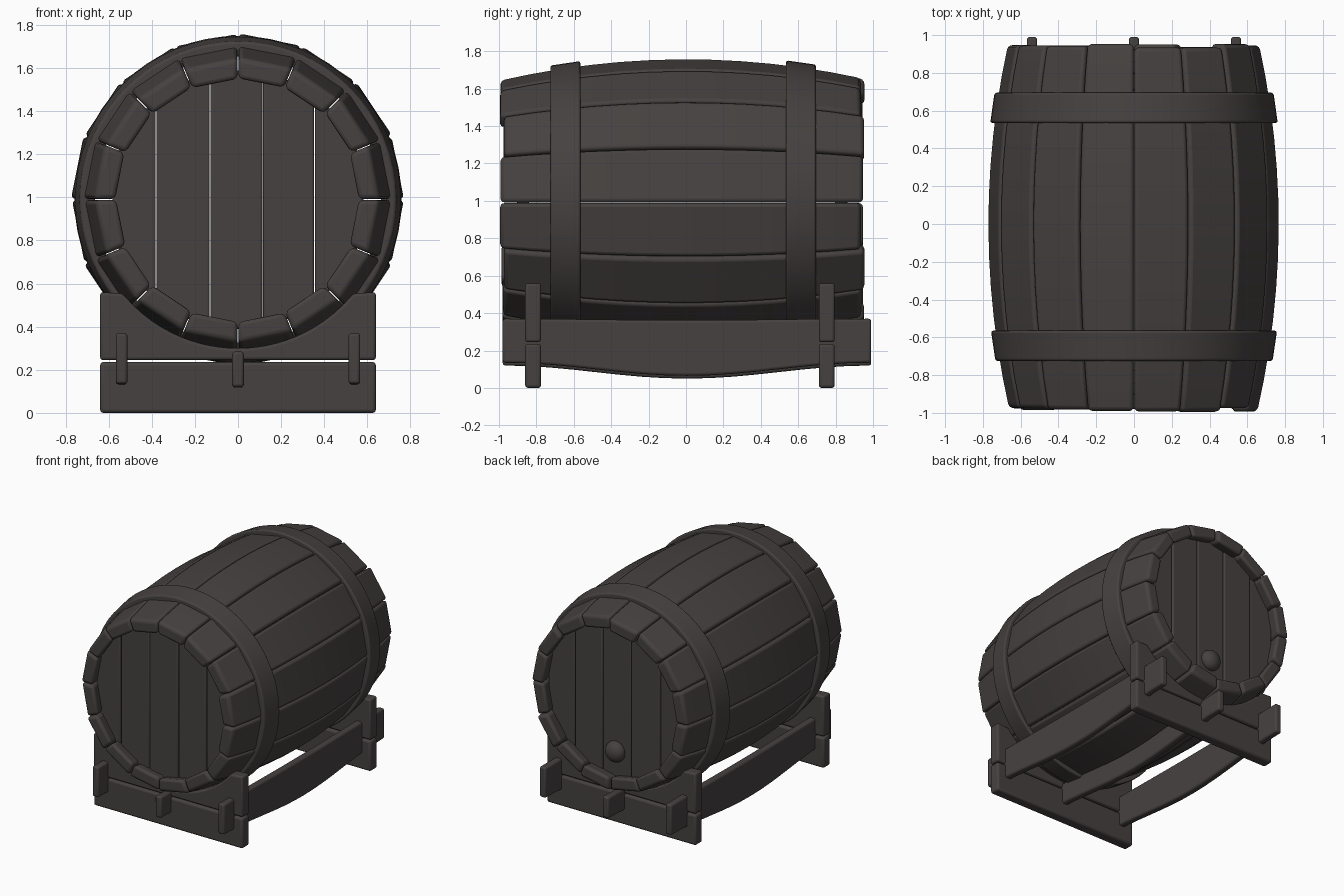
import bpy, bmesh, math, random
from mathutils import Vector

if "Cube" in bpy.data.objects:
    bpy.data.objects.remove(bpy.data.objects["Cube"])

random.seed(4)
CZ = 0.99                      # height of the barrel axis

wood = bpy.data.materials.new("dark_brown_wood")
wood.diffuse_color = (0.060, 0.053, 0.051, 1)
wood.use_nodes = True
wood.node_tree.nodes["Principled BSDF"].inputs["Base Color"].default_value = wood.diffuse_color


def radius(y):
    """Outer barrel radius along its length."""
    return 0.772 - 0.115 * y * y


def finish(name, bm, bevel=0.0, segments=3):
    bmesh.ops.recalc_face_normals(bm, faces=bm.faces)
    me = bpy.data.meshes.new(name)
    bm.to_mesh(me)
    bm.free()
    ob = bpy.data.objects.new(name, me)
    bpy.context.collection.objects.link(ob)
    me.materials.append(wood)
    if bevel:
        m = ob.modifiers.new("bevel", 'BEVEL')
        m.width = bevel
        m.segments = segments
        m.limit_method = 'ANGLE'
        m.angle_limit = math.radians(40)
    bpy.ops.object.select_all(action='DESELECT')
    ob.select_set(True)
    bpy.context.view_layer.objects.active = ob
    bpy.ops.object.shade_smooth_by_angle(angle=math.radians(40))
    return ob


def loft(name, sections, bevel, closed=False):
    """Skin a list of equally sized closed sections."""
    bm = bmesh.new()
    rings = [[bm.verts.new(p) for p in s] for s in sections]
    n = len(rings[0])
    pairs = list(zip(rings, rings[1:]))
    if closed:
        pairs.append((rings[-1], rings[0]))
    else:
        bm.faces.new(rings[0])
        bm.faces.new(rings[-1][::-1])
    for a, b in pairs:
        for i in range(n):
            j = (i + 1) % n
            bm.faces.new((a[i], a[j], b[j], b[i]))
    return finish(name, bm, bevel)


def slab(name, outline, y0, y1, bevel):
    """Extrude an x/z outline along y."""
    return loft(name, [[Vector((x, y, z)) for x, z in outline] for y in (y0, y1)], bevel)


# Sixteen curved staves with rounded ends
N = 16
for i in range(N):
    gap = 0.003
    a0 = 2 * math.pi * i / N + gap
    a1 = 2 * math.pi * (i + 1) / N - gap
    start = -0.985 + random.uniform(-0.013, 0.013)
    end = 0.945 + random.uniform(-0.013, 0.013)
    lift = random.uniform(-0.004, 0.004)
    sections = []
    for k in range(13):
        y = start + (end - start) * k / 12
        ro = radius(y) + lift
        ri = ro - 0.1
        sections.append([Vector((r * math.sin(a), y, CZ + r * math.cos(a)))
                         for r, a in ((ro, a0), (ro, a1), (ri, a1), (ri, a0))])
    loft(f"stave_{i + 1}", sections, 0.022)

# Two hoops
for name, y0, y1 in (("front_hoop", -0.725, -0.565), ("back_hoop", 0.535, 0.695)):
    prof = [(y0, radius(y0) + 0.022), (y1, radius(y1) + 0.022),
            (y1, radius(y1) - 0.05), (y0, radius(y0) - 0.05)]
    sections = []
    for k in range(64):
        a = 2 * math.pi * k / 64
        sections.append([Vector((r * math.sin(a), y, CZ + r * math.cos(a))) for y, r in prof])
    loft(name, sections, 0.012, closed=True)

# Barrel heads made of vertical planks
edges = [-0.585, -0.38, -0.13, 0.115, 0.355, 0.585]
HR = 0.6
for side, y0, y1 in (("front", -0.90, -0.84), ("back", 0.80, 0.86)):
    for i, (xa, xb) in enumerate(zip(edges, edges[1:])):
        xs = [xa + 0.002 + (xb - xa - 0.004) * k / 6 for k in range(7)]
        top = [(x, CZ + math.sqrt(HR * HR - x * x)) for x in xs]
        bottom = [(x, 2 * CZ - z) for x, z in reversed(top)]
        dy = random.uniform(-0.004, 0.004)
        slab(f"{side}_head_plank_{i + 1}", top + bottom, y0 + dy, y1 + dy, 0.01)

# Round bung on the back head
bm = bmesh.new()
bmesh.ops.create_uvsphere(bm, u_segments=24, v_segments=16, radius=0.08)
for v in bm.verts:
    v.co = Vector((v.co.x, 0.865 + v.co.y * 0.75, 0.59 + v.co.z))
finish("bung", bm)

# Stand: a plain lower board and a cradle board at each end
W = 0.64
arc = []
for k in range(25):
    x = 0.535 - 1.07 * k / 24
    arc.append((x, CZ - math.sqrt(0.69 ** 2 - x * x)))
cradle = [(-W, 0.245), (W, 0.245), (W, 0.56)] + arc + [(-W, 0.56)]
lower = [(-W, 0.0), (W, 0.0), (W, 0.236), (-W, 0.236)]
for side, y0, y1 in (("front", -0.86, -0.775), ("back", 0.71, 0.795)):
    slab(f"{side}_lower_board", lower, y0, y1, 0.016)
    slab(f"{side}_cradle_board", cradle, y0, y1, 0.014)

# Three rails running through the boards, bowed under the belly
for name, x, z0, z1, dip0, dip1 in (("left_rail", -0.54, 0.135, 0.37, 0.07, 0.008),
                                    ("centre_rail", 0.0, 0.12, 0.285, 0.07, 0.07),
                                    ("right_rail", 0.54, 0.135, 0.37, 0.07, 0.008)):
    sections = []
    for k in range(17):
        t = -1 + k / 8
        y = 0.005 + 0.985 * t
        s = (1 + math.cos(math.pi * t)) / 2
        h = 0.027
        b, c = z0 - dip0 * s, z1 - dip1 * s
        sections.append([Vector((x - h, y, b)), Vector((x + h, y, b)),
                         Vector((x + h, y, c)), Vector((x - h, y, c))])
    loft(name, sections, 0.014)
